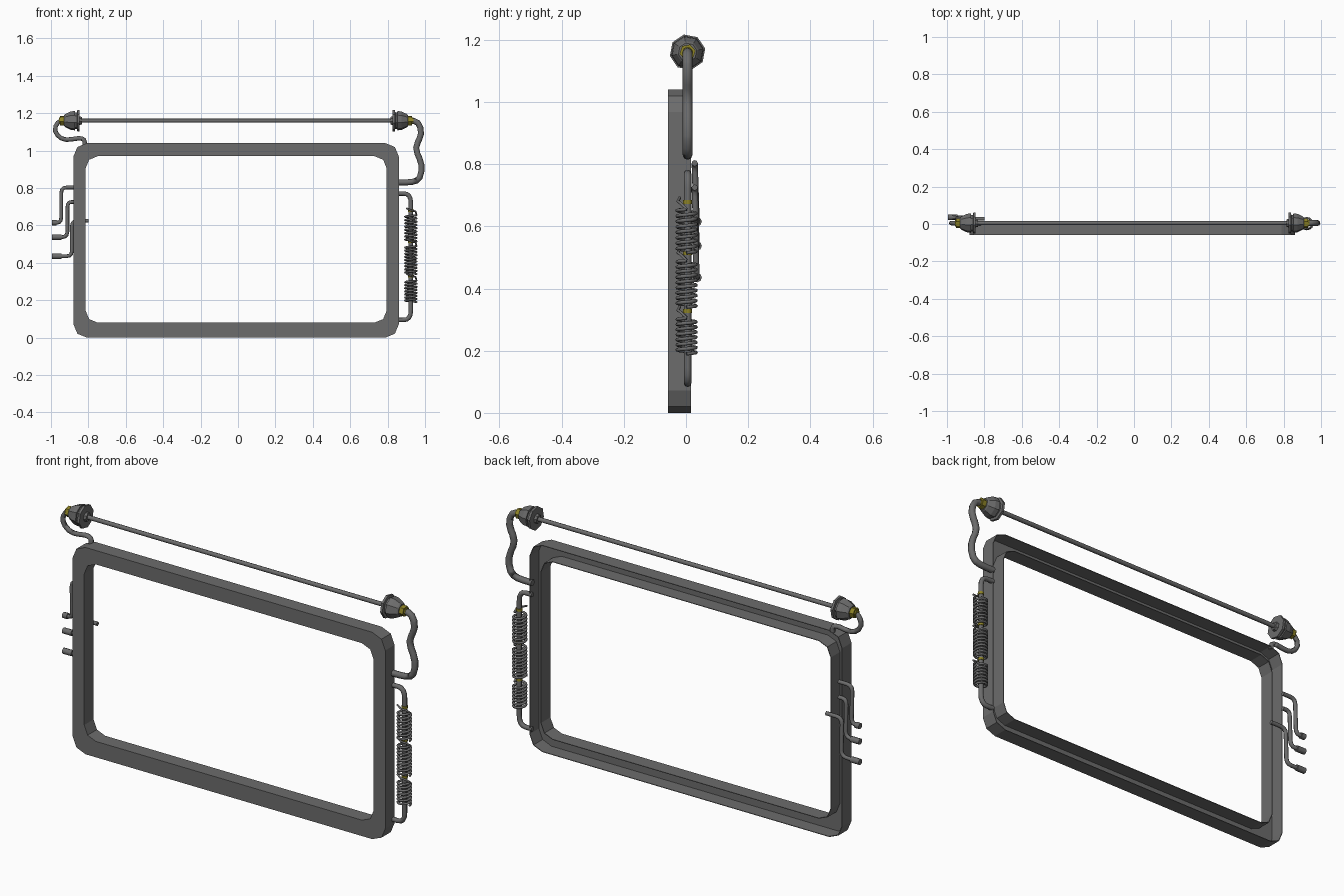
import bpy, bmesh, math
from mathutils import Vector

if "Cube" in bpy.data.objects:
    bpy.data.objects.remove(bpy.data.objects["Cube"])


def material(name, colour):
    m = bpy.data.materials.new(name)
    m.diffuse_color = (*colour, 1)
    m.use_nodes = True
    m.node_tree.nodes["Principled BSDF"].inputs["Base Color"].default_value = m.diffuse_color
    return m


GREY = material("dark_grey_metal", (0.15, 0.15, 0.15))
YELLOW = material("brass_yellow", (0.27, 0.23, 0.02))
Y0 = 0.005  # depth of the hoses and rod


def finish(name, bm, mat):
    me = bpy.data.meshes.new(name)
    bm.to_mesh(me)
    bm.free()
    me.materials.append(mat)
    ob = bpy.data.objects.new(name, me)
    bpy.context.collection.objects.link(ob)
    return ob


def rounded_rect(x0, x1, z0, z1, r, seg=2):
    pts = []
    for i, (cx, cz) in enumerate([(x1 - r, z1 - r), (x0 + r, z1 - r), (x0 + r, z0 + r), (x1 - r, z0 + r)]):
        for k in range(seg + 1):
            a = math.pi / 2 * (i + k / seg)
            pts.append((cx + r * math.cos(a), cz + r * math.sin(a)))
    return pts


def fillet(pts, r, seg=3):
    """Round the inner corners of a path."""
    pts = [Vector(p) for p in pts]
    out = [pts[0]]
    for a, b, c in zip(pts, pts[1:], pts[2:]):
        p = b + (a - b).normalized() * min(r, (a - b).length * 0.49)
        q = b + (c - b).normalized() * min(r, (c - b).length * 0.49)
        for k in range(seg + 1):
            t = k / seg
            out.append(p * (1 - t) ** 2 + b * 2 * t * (1 - t) + q * t * t)
    return out + [pts[-1]]


def tube(name, pts, r, mat=GREY, res=2):
    """Round tube swept along a path, turned into a mesh."""
    cu = bpy.data.curves.new(name, "CURVE")
    cu.dimensions = "3D"
    cu.bevel_depth = r
    cu.bevel_resolution = res
    cu.use_fill_caps = True
    sp = cu.splines.new("POLY")
    sp.points.add(len(pts) - 1)
    for p, co in zip(sp.points, pts):
        p.co = (*co, 1)
    ob = bpy.data.objects.new(name, cu)
    bpy.context.collection.objects.link(ob)
    cu.materials.append(mat)
    bpy.ops.object.select_all(action="DESELECT")
    ob.select_set(True)
    bpy.context.view_layer.objects.active = ob
    bpy.ops.object.convert(target="MESH")
    return bpy.context.object


def lathe_x(name, profile, x, side, mat, n=8):
    """Faceted turned part along x; profile holds (offset, radius) pairs."""
    bm = bmesh.new()
    rings = []
    for d, r in profile:
        rings.append([bm.verts.new((x + side * d, Y0 + r * math.cos(2 * math.pi * k / n + 0.2),
                                    1.16 + r * math.sin(2 * math.pi * k / n + 0.2))) for k in range(n)])
    for a, b in zip(rings, rings[1:]):
        for k in range(n):
            bm.faces.new((a[k], a[(k + 1) % n], b[(k + 1) % n], b[k]))
    bm.faces.new(rings[0])
    bm.faces.new(rings[-1])
    bmesh.ops.recalc_face_normals(bm, faces=bm.faces)
    return finish(name, bm, mat)


# Frame: front ring with outer and inner walls, a channel open at the back
bm = bmesh.new()
outer = rounded_rect(-0.88, 0.86, 0.0, 1.04, 0.072)
inner = rounded_rect(-0.815, 0.795, 0.08, 0.97, 0.065)
T = 0.003
FRONT, BACK = -0.058, 0.016
outer_in = rounded_rect(-0.88 + T, 0.86 - T, T, 1.04 - T, 0.07)
inner_in = rounded_rect(-0.815 - T, 0.795 + T, 0.08 - T, 0.97 + T, 0.067)
section = [(outer, FRONT), (outer, BACK), (outer_in, BACK), (outer_in, FRONT + T),
           (inner_in, FRONT + T), (inner_in, BACK), (inner, BACK), (inner, FRONT)]
loops = [[bm.verts.new((x, y, z)) for x, z in ring] for ring, y in section]
for a, b in zip(loops, loops[1:] + loops[:1]):
    n = len(a)
    for k in range(n):
        bm.faces.new((a[k], a[(k + 1) % n], b[(k + 1) % n], b[k]))
bmesh.ops.recalc_face_normals(bm, faces=bm.faces)
finish("frame", bm, GREY)

# Top rod and its two faceted end fittings
tube("top_rod", [(-0.85, Y0, 1.16), (0.85, Y0, 1.16)], 0.011)
for side, label in ((-1, "left"), (1, "right")):
    x = 0.825 * side - 0.01
    lathe_x(label + "_fitting", [(0, 0.02), (0.012, 0.024), (0.012, 0.058), (0.024, 0.058), (0.026, 0.045),
                                 (0.036, 0.045), (0.037, 0.053), (0.06, 0.05), (0.088, 0.036), (0.094, 0.03)],
            x, side, GREY)
    lathe_x(label + "_brass_nut", [(0.09, 0.026), (0.116, 0.026), (0.116, 0.018), (0.122, 0.018)], x, side, YELLOW, 6)

# Hoses from the fittings to the frame
right_hose = [(0.92, 1.16), (0.965, 1.155), (0.985, 1.09), (0.945, 1.015), (0.985, 0.925),
              (0.975, 0.85), (0.935, 0.83), (0.85, 0.83)]
tube("right_hose", fillet([(x, Y0, z) for x, z in right_hose], 0.035, 2), 0.016)
left_hose = [(-0.93, 1.16), (-0.965, 1.155), (-0.985, 1.105), (-0.945, 1.06), (-0.895, 1.058),
             (-0.85, 1.068), (-0.82, 1.06), (-0.82, 1.03)]
tube("left_hose", fillet([(x, Y0, z) for x, z in left_hose], 0.03, 2), 0.012)

# Three bent pipes with thick end caps on the left
for i, (x_in, z_top, x_drop, z_end) in enumerate([(-0.87, 0.803, -0.945, 0.615),
                                                  (-0.87, 0.725, -0.912, 0.537),
                                                  (-0.80, 0.625, -0.888, 0.435)]):
    path = [(x_in, 0.028, z_top), (x_drop, 0.028, z_top), (x_drop, 0.034, z_end), (-0.985, 0.036, z_end)]
    tube(f"side_pipe_{i + 1}", fillet(path, 0.03), 0.010)
    cap = 0.97 if i == 0 else 0.945
    tube(f"side_pipe_cap_{i + 1}", [(-cap, 0.036, z_end), (-0.995, 0.036, z_end)], 0.015)

# Upright pipe on the right that carries the coils
path = [(0.85, Y0, 0.77), (0.924, Y0, 0.77), (0.924, Y0, 0.095), (0.85, Y0, 0.095)]
tube("coil_pipe", fillet(path, 0.05, 4), 0.012)

# Three wire coils with brass ends
for i, (z0, z1) in enumerate([(0.19, 0.305), (0.34, 0.49), (0.515, 0.655)]):
    turns = round((z1 - z0) / 0.0175)
    n = turns * 12
    coil = [(0.924 + 0.03 * math.cos(2 * math.pi * k / 12), 0.002 + 0.03 * math.sin(2 * math.pi * k / 12),
             z0 + (z1 - z0) * k / n) for k in range(n + 1)]
    tube(f"coil_{i + 1}", coil, 0.006, res=1)
    z = z1 + 0.025
    tube(f"coil_collar_{i + 1}", [(0.924, Y0, z - 0.008), (0.924, Y0, z + 0.004)], 0.016, YELLOW, 1)
    tube(f"coil_lead_{i + 1}", [(0.954, 0.002, z1), (0.95, -0.018, z1 + 0.02), (0.924, -0.026, z), (0.9, -0.02, z + 0.012)],
         0.005, res=1)
